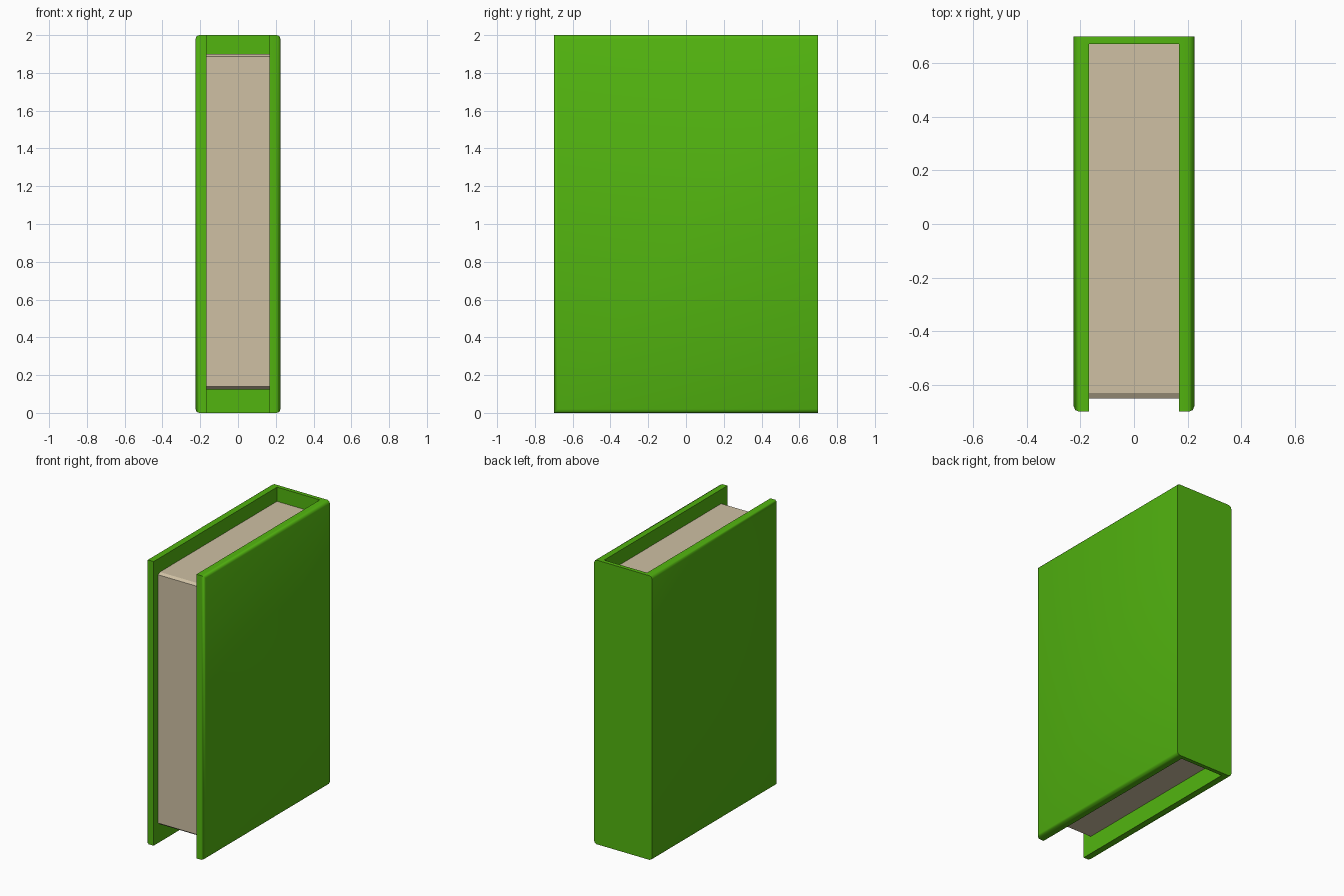
import bpy, bmesh, math

if "Cube" in bpy.data.objects:
    bpy.data.objects.remove(bpy.data.objects["Cube"])

def material(name, rgb):
    m = bpy.data.materials.new(name)
    m.diffuse_color = (*rgb, 1)
    m.use_nodes = True
    m.node_tree.nodes["Principled BSDF"].inputs["Base Color"].default_value = m.diffuse_color
    return m

def extrude_profile(name, pts, vec, mat, bevel_rule=None, width=0.02, angle=50):
    """Extrude a closed profile along vec, bevelling the edges picked by a rule."""
    bm = bmesh.new()
    face = bm.faces.new([bm.verts.new(p) for p in pts])
    ext = bmesh.ops.extrude_face_region(bm, geom=[face])
    verts = [g for g in ext["geom"] if isinstance(g, bmesh.types.BMVert)]
    bmesh.ops.translate(bm, verts=verts, vec=vec)
    bmesh.ops.recalc_face_normals(bm, faces=bm.faces)
    if bevel_rule:
        edges = [e for e in bm.edges if bevel_rule(*[v.co for v in e.verts])]
        bmesh.ops.bevel(bm, geom=edges, offset=width, segments=2,
                        profile=0.5, affect='EDGES')
    me = bpy.data.meshes.new(name)
    bm.to_mesh(me)
    bm.free()
    ob = bpy.data.objects.new(name, me)
    bpy.context.collection.objects.link(ob)
    me.materials.append(mat)
    bpy.context.view_layer.objects.active = ob
    ob.select_set(True)
    bpy.ops.object.shade_smooth_by_angle(angle=math.radians(angle))
    ob.select_set(False)
    return ob

green = material("green cover", (0.085, 0.46, 0.005))
cream = material("cream paper", (0.62, 0.53, 0.37))

W, D, H = 0.225, 0.7, 2.0      # half width, half depth, height
IN, SPINE = 0.167, 0.672       # inner faces of the boards and the spine

# cover: U-shaped profile, rounded on the outer front, top and bottom edges
def outer_edge(a, b):
    on_side = all(abs(abs(p.x) - W) < 1e-4 for p in (a, b)) and a.x * b.x > 0
    at_back = a.y > D - 1e-4 and b.y > D - 1e-4
    return on_side and not at_back

u = [(-W, -D), (-IN, -D), (-IN, SPINE), (IN, SPINE),
     (IN, -D), (W, -D), (W, D), (-W, D)]
extrude_profile("cover", [(x, y, 0) for x, y in u], (0, 0, H), green, outer_edge)

# page block: side profile with slightly eased top and bottom fore edges
side = [(SPINE, 0.125), (-0.63, 0.125), (-0.65, 0.14),
        (-0.65, 1.888), (-0.63, 1.9), (SPINE, 1.9)]
extrude_profile("pages", [(-IN, y, z) for y, z in side], (2 * IN, 0, 0), cream, angle=30)
